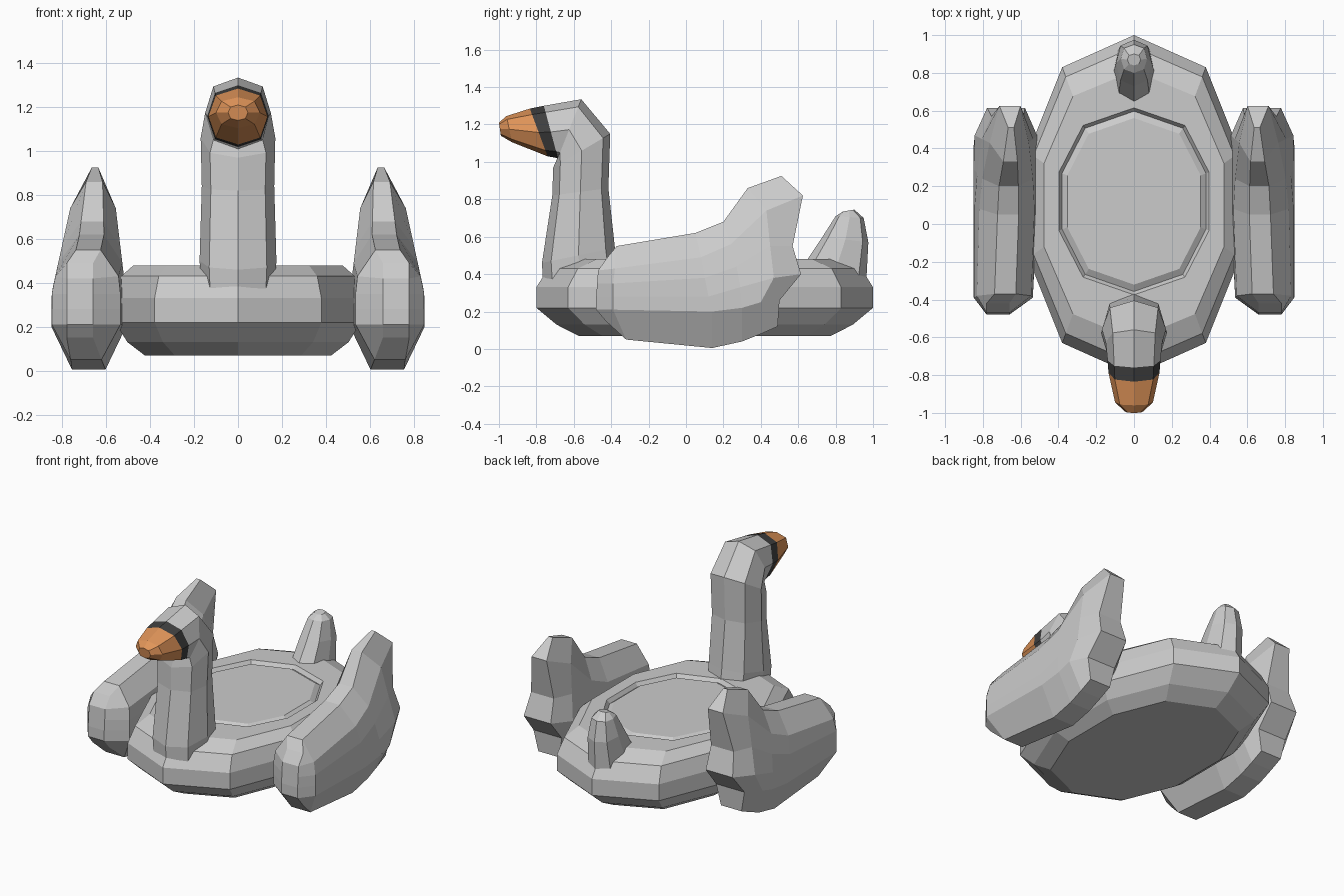
import bpy, bmesh, math

if "Cube" in bpy.data.objects:
    bpy.data.objects.remove(bpy.data.objects["Cube"])


def make(name, verts, faces, color=None):
    me = bpy.data.meshes.new(name)
    me.from_pydata(verts, [], faces)
    bm = bmesh.new()
    bm.from_mesh(me)
    bmesh.ops.recalc_face_normals(bm, faces=bm.faces)
    bm.to_mesh(me)
    bm.free()
    ob = bpy.data.objects.new(name, me)
    bpy.context.collection.objects.link(ob)
    if color:
        mat = bpy.data.materials.new(name + "_paint")
        mat.diffuse_color = color
        mat.use_nodes = True
        mat.node_tree.nodes["Principled BSDF"].inputs["Base Color"].default_value = mat.diffuse_color
        me.materials.append(mat)
    return ob


def skin(name, rings, color=None):
    """Bridge equal closed rings and cap both ends."""
    n = len(rings[0])
    verts = [v for r in rings for v in r]
    faces = [(k*n + i, k*n + (i+1) % n, (k+1)*n + (i+1) % n, (k+1)*n + i)
             for k in range(len(rings) - 1) for i in range(n)]
    faces += [tuple(range(n)), tuple(range(len(verts) - n, len(verts)))]
    return make(name, verts, faces, color)


def section(y0, z0, y1, z1, w):
    """Eight-sided section between two points of the side profile."""
    ring = []
    for i in range(8):
        a = math.radians(45 * i)
        k = 1.06 if i % 2 else 1.0
        c, s = math.cos(a) * k, math.sin(a) * k
        ring.append((w * c, (y0+y1)/2 + s*(y1-y0)/2, (z0+z1)/2 + s*(z1-z0)/2))
    return ring


# Ten-sided float body: outer hull, shallow groove, flat seat
quarter = [(0, .9), (.38, .73), (.56, .28)]
plan = quarter + [(x, -y) for x, y in quarter[::-1]]
plan += [(-x, y) for x, y in plan[4:0:-1]]
levels = [(.76, .75, .10, .07), (.90, .88, .10, .13), (1, 1, .10, .22),
          (1, 1, .10, .33), (.95, .93, .10, .43), (.85, .79, .10, .48),
          (.71, .55, .12, .48), (.68, .53, .12, .455), (.63, .49, .12, .475)]
skin("body", [[(x*sx, y*sy + yc, z) for x, y in plan] for sx, sy, yc, z in levels])

# Neck and head, face band and beak share one lofted path
path = [section(*p) for p in [
    (-.76, .26, -.36, .40, .165), (-.77, .46, -.38, .54, .175),
    (-.715, .82, -.415, .86, .165), (-.71, .97, -.405, 1.15, .17),
    (-.69, 1.01, -.56, 1.335, .15), (-.685, 1.02, -.76, 1.30, .14),
    (-.74, 1.03, -.835, 1.285, .135), (-.93, 1.105, -.96, 1.245, .10),
    (-.99, 1.14, -1.0, 1.21, .045)]]
skin("neck_and_head", path[:6])
skin("face_band", path[5:7], (.05, .05, .05, 1))
skin("beak", path[6:], (.75, .30, .10, 1))

# Upright tail
skin("tail", [section(*p) for p in [
    (.63, .45, .965, .38, .11), (.73, .60, .975, .57, .095),
    (.80, .71, .95, .70, .07), (.84, .735, .90, .745, .035)]])

# Wings: side-view grid (columns front to back, rows bottom to top)
grid = [
    [(-.43, .15), (-.48, .21), (-.48, .28), (-.475, .35), (-.47, .42), (-.42, .49)],
    [(-.32, .05), (-.39, .21), (-.39, .28), (-.39, .35), (-.38, .43), (-.37, .55)],
    [(.14, .005), (.14, .20), (.12, .28), (.10, .38), (.08, .49), (.05, .62)],
    [(.30, .04), (.30, .22), (.29, .33), (.27, .44), (.24, .56), (.20, .68)],
    [(.40, .08), (.40, .25), (.47, .38), (.45, .55), (.43, .74), (.33, .86)],
    [(.49, .12), (.50, .26), (.615, .40), (.57, .55), (.625, .82), (.51, .925)]]
C, R = len(grid), len(grid[0])
rim = ([(0, j) for j in range(R)] + [(i, R-1) for i in range(1, C)]
       + [(C-1, j) for j in range(R-2, -1, -1)] + [(i, 0) for i in range(C-2, 0, -1)])
for side, label in ((-1, "left"), (1, "right")):
    verts, faces = [], []
    for sheet in (-1, 1):
        for i, col in enumerate(grid):
            for j, (y, z) in enumerate(col):
                up = max(0, z - .35)
                half, mid = .17 - .17 * up, .68 - .05 * up
                if (i, j) in rim:
                    half *= .62 if i == C-1 and j in (1, 2, 3, 4) else .45
                if (i, j) == (C-1, R-1):
                    half = .015
                if i == 0:      # narrow nose leaning outward
                    half, mid = .06, .72
                elif i == 1:
                    half, mid = half * .92, mid + .012
                verts.append((side * (mid + sheet*half), y, z))
    for o in (0, C*R):
        faces += [(o + i*R + j, o + (i+1)*R + j, o + (i+1)*R + j+1, o + i*R + j+1)
                  for i in range(C-1) for j in range(R-1)]
    ids = [i*R + j for i, j in rim]
    faces += [(a, b, b + C*R, a + C*R) for a, b in zip(ids, ids[1:] + ids[:1])]
    make(label + "_wing", verts, faces)
